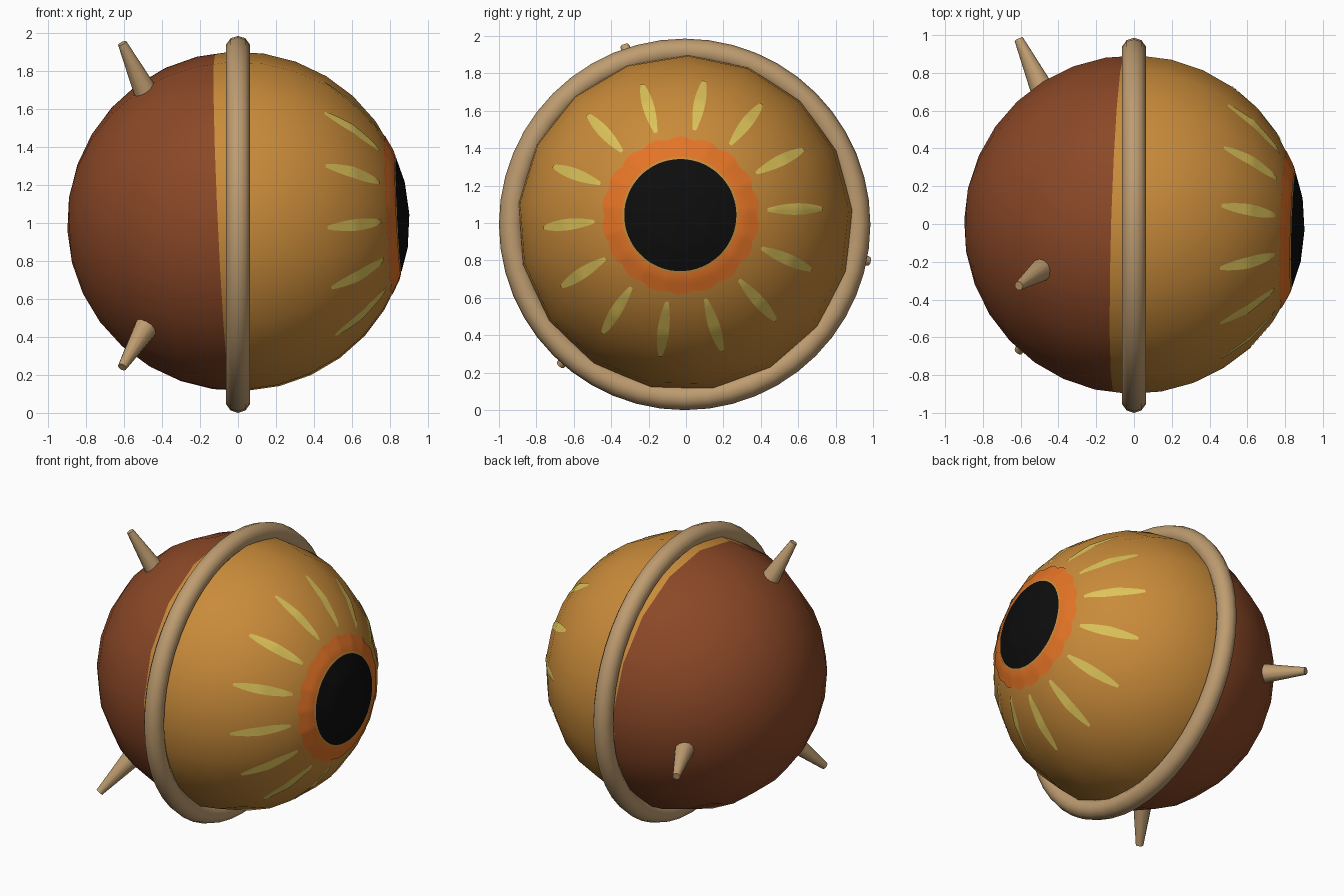
import bpy, bmesh, math
from mathutils import Vector, Matrix
from mathutils.bvhtree import BVHTree

if "Cube" in bpy.data.objects:
    bpy.data.objects.remove(bpy.data.objects["Cube"])

R = 0.9
C = Vector((0, -0.005, 1.003))
# gaze direction (slightly tilted) and the basis around it
D = Vector((0.9, -0.027, 0.042)).normalized()
E1 = (Vector((0, 1, 0)) - D * D.y).normalized()
E2 = D.cross(E1)


def mat(name, rgb):
    lin = [((c / 255 + 0.055) / 1.055) ** 2.4 if c > 10 else c / 255 / 12.92 for c in rgb]
    m = bpy.data.materials.new(name)
    m.diffuse_color = (*lin, 1)
    m.use_nodes = True
    m.node_tree.nodes["Principled BSDF"].inputs["Base Color"].default_value = m.diffuse_color
    return m


BROWN = mat("rust brown", (139, 72, 39))
OCHRE = mat("ochre", (201, 139, 58))
TAN = mat("bone tan", (190, 156, 112))
ORANGE = mat("orange", (228, 116, 38))
YELLOW = mat("pale yellow", (222, 196, 90))
BLACK = mat("black", (13, 13, 13))


def direction(theta, phi):
    return D * math.cos(theta) + (E1 * math.cos(phi) + E2 * math.sin(phi)) * math.sin(theta)


def grid(func, nu, nv):
    """Quad sheet from func(u, v), u and v in 0..1."""
    bm = bmesh.new()
    vs = [[bm.verts.new(func(i / nu, j / nv)) for j in range(nv + 1)] for i in range(nu + 1)]
    for i in range(nu):
        for j in range(nv):
            bm.faces.new((vs[i][j], vs[i + 1][j], vs[i + 1][j + 1], vs[i][j + 1]))
    bmesh.ops.remove_doubles(bm, verts=bm.verts, dist=1e-4)
    return bm


def finish(bm, name, *mats):
    me = bpy.data.meshes.new(name)
    for f in bm.faces:
        f.smooth = True
    bm.to_mesh(me)
    bm.free()
    for m in mats:
        me.materials.append(m)
    ob = bpy.data.objects.new(name, me)
    bpy.context.collection.objects.link(ob)
    return ob


# Ball: 17-sided sphere, split into brown back and ochre front
PHASE = math.radians(88.8)
ball = grid(lambda u, v: C + R * direction(math.pi * u, PHASE + math.tau * v), 16, 17)
bvh = BVHTree.FromBMesh(ball)
cut = C - D * 0.08
bmesh.ops.bisect_plane(ball, geom=ball.verts[:] + ball.edges[:] + ball.faces[:],
                       plane_co=cut, plane_no=D)
for f in ball.faces:
    f.material_index = 1 if (f.calc_center_median() - cut).dot(D) > 0 else 0
finish(ball, "ball", BROWN, OCHRE)


def on_ball(r, phi, lift=0.004):
    """Point just above the ball at distance r from the gaze axis."""
    d = direction(math.asin(r / R), phi)
    hit = bvh.ray_cast(C, d)[0]
    return (hit if hit else C + d * R) + d * lift


# Pupil and scalloped iris
finish(grid(lambda u, v: on_ball(0.30 * u, math.tau * v), 12, 68), "pupil", BLACK)


def iris(u, v):
    outer = 0.408 + 0.016 * abs(math.sin(math.pi * 18 * v))
    return on_ball(0.312 + (outer - 0.312) * u, math.tau * v)


finish(grid(iris, 5, 144), "iris", ORANGE)

# Rays around the iris, slightly wider towards the outside
for k in range(14):
    a = math.radians(3.8) + math.tau * k / 14

    def ray(u, v):
        r = 0.465 + 0.285 * u
        half = 0.031 * (math.sin(math.pi * (0.04 + 0.92 * u ** 1.15))) ** 0.6
        return on_ball(r, a + (2 * v - 1) * half / r)

    finish(grid(ray, 12, 4), f"ray_{k + 1}", YELLOW)

# Ring around the middle
bpy.ops.mesh.primitive_torus_add(location=(0, -0.007, 0.993), rotation=(0, math.pi / 2, 0),
                                 major_segments=48, minor_segments=10,
                                 major_radius=0.927, minor_radius=0.066)
ring = bpy.context.object
ring.name = "ring"
ring.data.materials.append(TAN)
bpy.ops.object.shade_smooth()

# Three tapered spikes on the back half
for k in range(3):
    a = math.radians(108.6 + 120 * k)
    out = Vector((0, math.cos(a), math.sin(a)))
    mid = Vector((0, -0.007, 0.995))
    base = mid + out * 0.68 + Vector((-0.462, 0, 0))
    tip = mid + out * 1.005 + Vector((-0.61, 0, 0))
    axis = tip - base
    bpy.ops.mesh.primitive_cone_add(vertices=12, radius1=0.07, radius2=0.024,
                                    depth=axis.length, location=(base + tip) / 2,
                                    rotation=axis.to_track_quat('Z', 'Y').to_euler())
    spike = bpy.context.object
    spike.name = f"spike_{k + 1}"
    spike.data.materials.append(TAN)
    bpy.ops.object.shade_smooth_by_angle(angle=math.radians(40))
